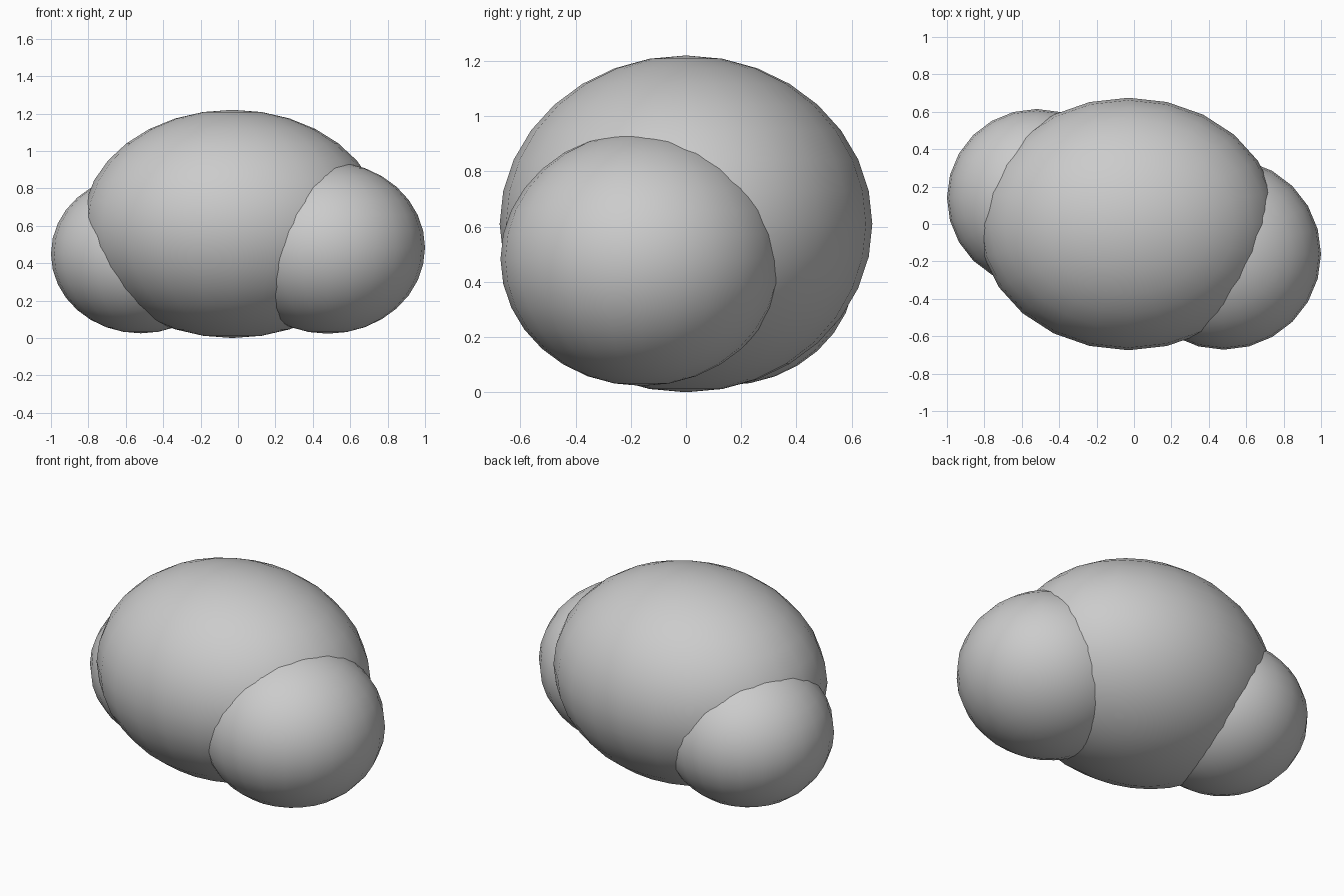
import bpy

if "Cube" in bpy.data.objects:
    bpy.data.objects.remove(bpy.data.objects["Cube"])


def pebble(name, centre, radii):
    """Smooth squashed sphere."""
    bpy.ops.mesh.primitive_uv_sphere_add(segments=24, ring_count=16, radius=1, location=centre)
    ob = bpy.context.object
    ob.name = name
    ob.scale = radii
    bpy.ops.object.transform_apply(location=False, rotation=False, scale=True)
    bpy.ops.object.shade_smooth()
    return ob


# Large central lobe
pebble("main_lobe", (-0.03, 0, 0.61), (0.80, 0.675, 0.61))
# Front right lobe
pebble("right_lobe", (0.48, -0.16, 0.483), (0.52, 0.512, 0.46))
# Back left lobe
pebble("left_lobe", (-0.52, 0.14, 0.45), (0.48, 0.475, 0.425))
